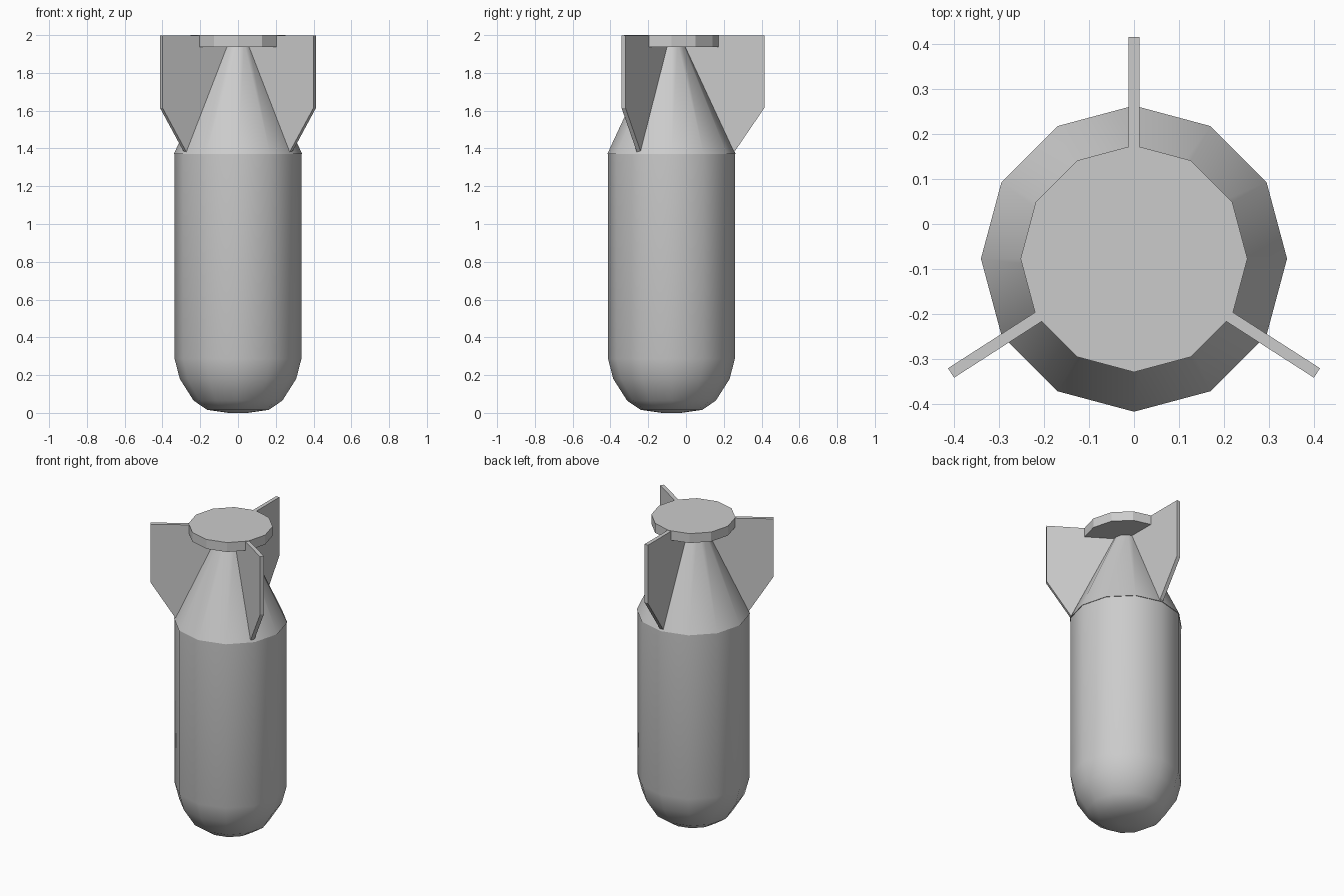
import bpy, bmesh, math
from mathutils import Matrix, Vector

if "Cube" in bpy.data.objects:
    bpy.data.objects.remove(bpy.data.objects["Cube"])

CY = -0.077      # body axis lies slightly in front of the origin
SIDES = 12


def make_object(name, bm, smooth=None):
    bmesh.ops.recalc_face_normals(bm, faces=bm.faces)
    me = bpy.data.meshes.new(name)
    bm.to_mesh(me)
    bm.free()
    ob = bpy.data.objects.new(name, me)
    bpy.context.collection.objects.link(ob)
    if smooth:
        bpy.ops.object.select_all(action='DESELECT')
        ob.select_set(True)
        bpy.context.view_layer.objects.active = ob
        bpy.ops.object.shade_smooth_by_angle(angle=math.radians(smooth))
    return ob


def lathe(name, profile, smooth=None):
    """Turn an (r, z) profile around the body axis, capping open ends."""
    bm = bmesh.new()
    rings = []
    for r, z in profile:
        rings.append([bm.verts.new((r * math.cos(math.tau * i / SIDES),
                                    CY + r * math.sin(math.tau * i / SIDES), z))
                      for i in range(SIDES)])
    for a, b in zip(rings, rings[1:]):
        for i in range(SIDES):
            j = (i + 1) % SIDES
            bm.faces.new((a[i], a[j], b[j], b[i]))
    bm.faces.new(rings[0])
    bm.faces.new(rings[-1])
    bmesh.ops.remove_doubles(bm, verts=bm.verts, dist=1e-5)
    return make_object(name, bm, smooth)


def fin(name, angle, origin_y, length):
    """Flat plate cut from a side profile, pointing outward at the angle."""
    t = 0.0125
    outline = [(0.31, 1.38), (0.332, 1.38), (length, 1.615), (length, 1.998),
               (0.20, 1.998), (0.05, 1.96)]
    bm = bmesh.new()
    face = bm.faces.new([bm.verts.new((r, -t, z)) for r, z in outline])
    ext = bmesh.ops.extrude_face_region(bm, geom=[face])
    moved = [v for v in ext['geom'] if isinstance(v, bmesh.types.BMVert)]
    bmesh.ops.translate(bm, verts=moved, vec=Vector((0, 2 * t, 0)))
    bm.transform(Matrix.Translation((0, origin_y, 0)) @
                 Matrix.Rotation(math.radians(angle), 4, 'Z'))
    return make_object(name, bm)


# Rounded nose and straight barrel
lathe("body", [(0.05, 0.0), (0.163, 0.016), (0.235, 0.065), (0.308, 0.18),
               (0.336, 0.288), (0.336, 1.375)], smooth=40)

# Tapering tail cone
lathe("tail_cone", [(0.34, 1.37), (0.066, 1.96)], smooth=40)

# End disc
lathe("tail_disc", [(0.252, 1.938), (0.252, 2.0)])

# Three fins
fin("fin_back", 90, CY, 0.492)
fin("fin_right", -32.7, -0.07, 0.483)
fin("fin_left", 180 + 32.7, -0.07, 0.483)
